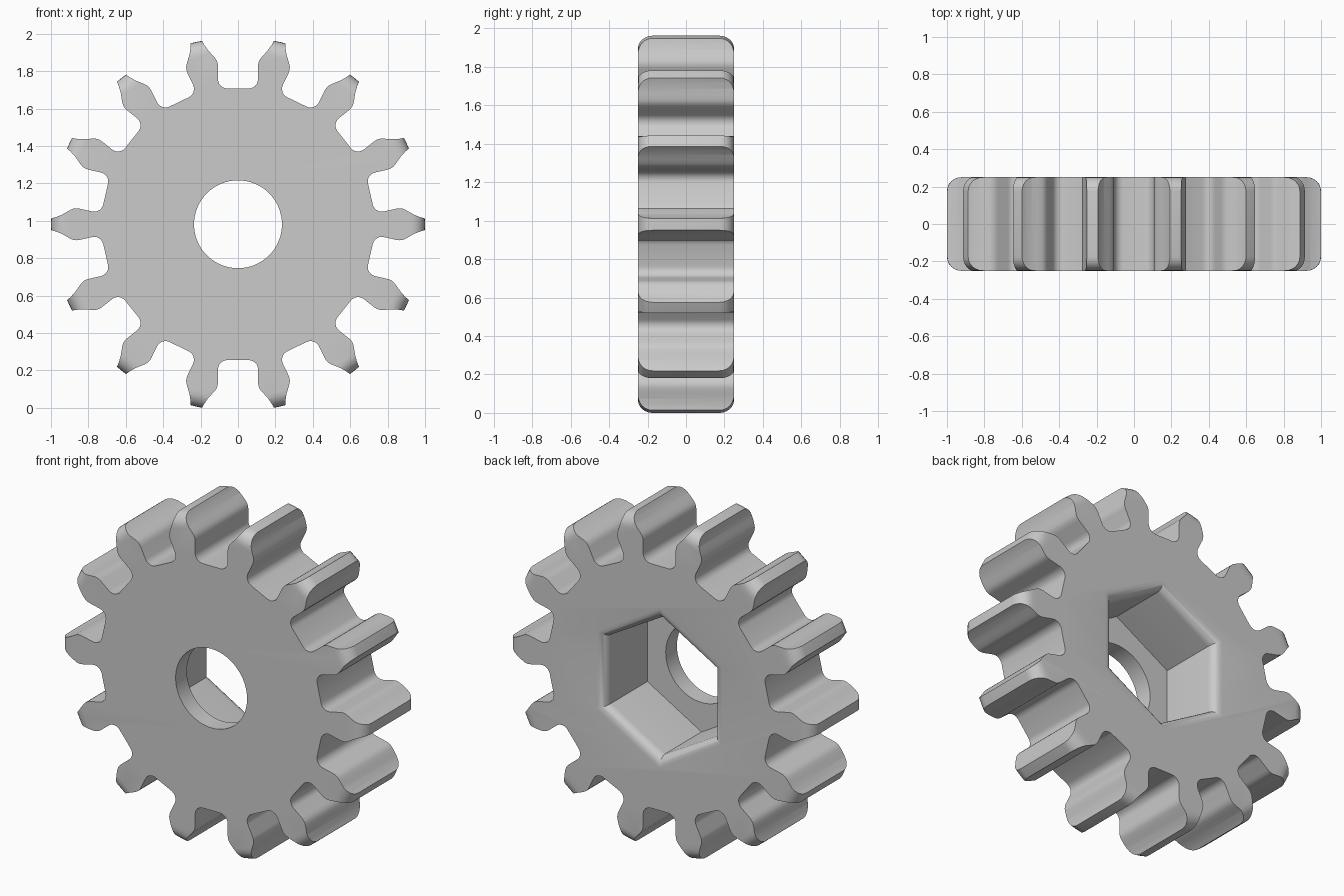
import bpy, bmesh, math
from math import sin, cos, pi

if "Cube" in bpy.data.objects:
    bpy.data.objects.remove(bpy.data.objects["Cube"])

TEETH = 14
HALF = 0.25        # half thickness along y
EDGE = 0.075       # rounding of the tooth tips


def loft(name, rings):
    """Closed solid through rings of equal point count."""
    bm = bmesh.new()
    loops = [[bm.verts.new(p) for p in ring] for ring in rings]
    n = len(loops[0])
    for a, b in zip(loops, loops[1:]):
        for i in range(n):
            j = (i + 1) % n
            bm.faces.new((a[i], a[j], b[j], b[i]))
    bm.faces.new(loops[0][::-1])
    bm.faces.new(loops[-1])
    bmesh.ops.recalc_face_normals(bm, faces=bm.faces[:])
    mesh = bpy.data.meshes.new(name)
    bm.to_mesh(mesh)
    bm.free()
    obj = bpy.data.objects.new(name, mesh)
    bpy.context.collection.objects.link(obj)
    return obj


def ring(r, y, n, start=0.0):
    return [(r * cos(start + 2 * pi * i / n), y, r * sin(start + 2 * pi * i / n))
            for i in range(n)]


def boolean(obj, cutter, operation):
    mod = obj.modifiers.new(cutter.name, 'BOOLEAN')
    mod.operation, mod.solver, mod.object = operation, 'EXACT', cutter
    cutter.hide_render = True


# one valley between two teeth: flat root, round corner, flank, shoulder, tip
half = [(0.057 + 0.05 * sin(t * pi / 12), 0.776 - 0.05 * cos(t * pi / 12))
        for t in range(7)]
half += [(0.107, 0.845), (0.109, 0.862), (0.114, 0.876), (0.122, 0.888),
         (0.138, 0.906), (0.160, 0.930), (0.180, 0.959), (0.196, 0.988)]
valley = half[::-1] + [(-x, z) for x, z in half]
profile = []
for k in range(TEETH):
    a = 2 * pi * k / TEETH
    profile += [(x * cos(a) - z * sin(a), x * sin(a) + z * cos(a)) for x, z in valley]

gear = loft("gear", [[(x, y, z) for x, z in profile] for y in (-0.3, 0.3)])

# rounded disc that trims the tooth tips and the faces
arc = [(1 - EDGE + EDGE * cos(t * pi / 12), HALF - EDGE + EDGE * sin(t * pi / 12))
       for t in range(7)]
section = [(r, -y) for r, y in arc[::-1]] + arc
disc = loft("tip_rounding_disc", [ring(r, y, TEETH * 8) for r, y in section])

# hexagonal pocket in the back with a rounded mouth
IN, LIP, FLOOR = 0.355, 0.055, -0.145
hexa = [(IN, FLOOR)]
hexa += [(IN + LIP * (1 - cos(t * pi / 12)), HALF - LIP + LIP * sin(t * pi / 12))
         for t in range(7)]
hexa.append((IN + LIP, 0.35))
pocket = loft("hex_pocket_cutter",
              [ring(a / cos(pi / 6), y, 6, pi / 2) for a, y in hexa])

# round through hole
bore = loft("bore_cutter", [ring(0.235, y, 64) for y in (-0.35, 0.0)])

boolean(gear, disc, 'INTERSECT')
boolean(gear, pocket, 'DIFFERENCE')
boolean(gear, bore, 'DIFFERENCE')

# apply the cuts and drop the helpers
deps = bpy.context.evaluated_depsgraph_get()
gear.data = bpy.data.meshes.new_from_object(gear.evaluated_get(deps))
gear.modifiers.clear()
for helper in (disc, pocket, bore):
    bpy.data.objects.remove(helper)

# stand it on the ground
low = min(v.co.z for v in gear.data.vertices)
for v in gear.data.vertices:
    v.co.z -= low

grey = bpy.data.materials.new("light grey")
grey.diffuse_color = (0.6, 0.6, 0.6, 1)
grey.use_nodes = True
grey.node_tree.nodes["Principled BSDF"].inputs["Base Color"].default_value = grey.diffuse_color
gear.data.materials.clear()
gear.data.materials.append(grey)

bpy.context.view_layer.objects.active = gear
gear.select_set(True)
bpy.ops.object.shade_smooth_by_angle(angle=math.radians(28))
